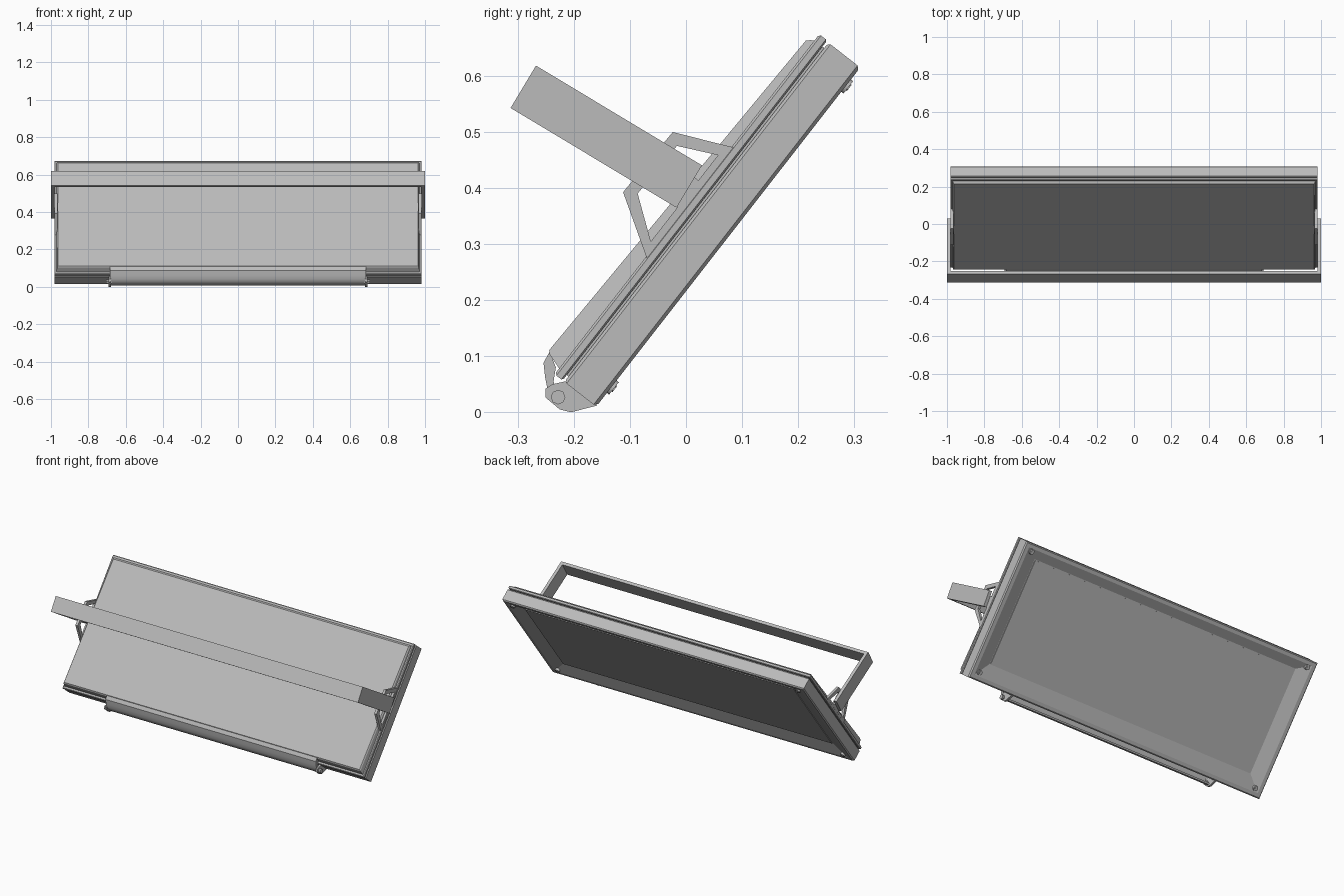
import bpy, bmesh, math
from mathutils import Matrix, Vector

if "Cube" in bpy.data.objects:
    bpy.data.objects.remove(bpy.data.objects["Cube"])

grey = bpy.data.materials.new("painted_grey_metal")
grey.use_nodes = True
GREY = (0.5, 0.5, 0.5, 1)
grey.diffuse_color = GREY
grey.node_tree.nodes["Principled BSDF"].inputs["Base Color"].default_value = GREY

# Panel frame: local y runs up the panel, local z points out of its rear housing
PANEL = Matrix.Translation((0, -0.16, 0.01)) @ Matrix.Rotation(math.radians(52.1), 4, "X")
# Yoke frame: local y runs from the cross bar to the pivots, local z is the strap width
YOKE = Matrix.Translation((0, -0.29, 0.58)) @ Matrix.Rotation(math.radians(-31), 4, "X")
WORLD = Matrix.Identity(4)


def finish(name, bm, frame, smooth=False):
    bmesh.ops.recalc_face_normals(bm, faces=bm.faces)
    bm.transform(frame)
    mesh = bpy.data.meshes.new(name)
    bm.to_mesh(mesh)
    bm.free()
    mesh.materials.append(grey)
    obj = bpy.data.objects.new(name, mesh)
    bpy.context.collection.objects.link(obj)
    if smooth:
        bpy.ops.object.select_all(action="DESELECT")
        obj.select_set(True)
        bpy.context.view_layer.objects.active = obj
        bpy.ops.object.shade_smooth_by_angle(angle=math.radians(35))
    return obj


def loft(name, sections, frame=PANEL, smooth=False):
    """Stack of rectangles, each (half width, low y, high y, z); a z pair tilts it."""
    bm = bmesh.new()
    rings = []
    for hx, lo, hi, z in sections:
        z0, z1 = z if isinstance(z, tuple) else (z, z)
        rings.append([bm.verts.new(p) for p in
                      ((-hx, lo, z0), (hx, lo, z0), (hx, hi, z1), (-hx, hi, z1))])
    for a, b in zip(rings, rings[1:]):
        for i in range(4):
            j = (i + 1) % 4
            bm.faces.new((a[i], a[j], b[j], b[i]))
    bm.faces.new(rings[0])
    bm.faces.new(rings[-1])
    return finish(name, bm, frame, smooth)


def extrude(name, outline, vec, frame, hole=None, smooth=False):
    """Prism from an outline; a hole with the same point count makes it a frame."""
    bm = bmesh.new()
    outer = [bm.verts.new(p) for p in outline]
    if hole:
        inner = [bm.verts.new(p) for p in hole]
        n = len(outer)
        faces = [bm.faces.new((outer[i], outer[(i + 1) % n], inner[(i + 1) % n], inner[i]))
                 for i in range(n)]
    else:
        faces = [bm.faces.new(outer)]
    new = bmesh.ops.extrude_face_region(bm, geom=faces, use_keep_orig=True)["geom"]
    bmesh.ops.translate(bm, vec=Vector(vec),
                        verts=[v for v in new if isinstance(v, bmesh.types.BMVert)])
    return finish(name, bm, frame, smooth)


def cylinder(name, radius, depth, place, sides=16):
    bm = bmesh.new()
    bmesh.ops.create_cone(bm, cap_ends=True, segments=sides, radius1=radius,
                          radius2=radius, depth=depth)
    return finish(name, bm, place, True)


# Bezel with a thin lip and a face sloping in to the window
loft("front_bezel", [(0.977, 0.005, 0.761, 0.072), (0.982, 0, 0.766, 0.067),
                     (0.982, 0, 0.766, 0.006), (0.976, 0.006, 0.76, 0),
                     (0.955, 0.025, 0.741, 0), (0.88, 0.105, 0.695, 0.022)])
loft("window", [(0.875, 0.11, 0.69, 0.018), (0.875, 0.11, 0.69, 0.024)])

# Gasket, clamping rim and tapered rear housing
loft("gasket", [(0.968, 0.012, 0.754, 0.07), (0.968, 0.012, 0.754, 0.08)])
loft("rear_rim", [(0.978, 0.004, 0.764, 0.076), (0.982, 0, 0.768, 0.079),
                  (0.982, 0, 0.768, 0.09), (0.978, 0.004, 0.764, 0.094)])
loft("rear_housing", [(0.972, 0.012, 0.756, 0.09), (0.967, 0.022, 0.75, (0.122, 0.1)),
                      (0.962, 0.028, 0.744, (0.128, 0.106))])

# Corner screws on the bezel
for sx in (-1, 1):
    for y in (0.045, 0.725):
        spot = PANEL @ Matrix.Translation((sx * 0.93, y, 0.004))
        cylinder("bezel_screw", 0.014, 0.018, spot)
        cylinder("screw_socket", 0.007, 0.022, spot, 6)

# Yoke: flat strap bent into a U
W, T, L = 1.0, 0.018, 0.345
extrude("yoke", [(x, y, -0.044) for x, y in
                 ((-W, 0), (W, 0), (W, L), (W - T, L), (W - T, T),
                  (T - W, T), (T - W, L), (-W, L))], (0, 0, 0.088), YOKE)

# Open trapezoid brackets and pivots on each side
for sx in (-1, 1):
    x = sx * 0.966
    extrude("side_bracket",
            [(x, y, z) for y, z in ((0.262, 0.088), (0.516, 0.088), (0.47, 0.193), (0.331, 0.197))],
            (sx * 0.015, 0, 0), PANEL,
            [(x, y, z) for y, z in ((0.292, 0.104), (0.487, 0.104), (0.455, 0.172), (0.345, 0.175))])
    extrude("pivot_plate",
            [(x, y, z) for y, z in ((0.37, 0.1), (0.43, 0.1), (0.43, 0.18), (0.37, 0.18))],
            (sx * 0.015, 0, 0), PANEL)
    cylinder("pivot_bolt", 0.022, 0.03, YOKE @ Matrix.Translation((sx * 0.978, 0.3, 0))
             @ Matrix.Rotation(math.pi / 2, 4, "Y"))

# Curved lower rail with a hollow back
rail = ((-0.243, 0.108), (-0.254, 0.088), (-0.251, 0.062), (-0.247, 0.042), (-0.24, 0.026),
        (-0.227, 0.014), (-0.208, 0.008), (-0.204, 0.016), (-0.222, 0.024), (-0.232, 0.036),
        (-0.236, 0.055), (-0.232, 0.08))
extrude("lower_rail", [(-0.685, y, z) for y, z in rail], (1.37, 0, 0), WORLD, smooth=True)

# End brackets holding the rail to the bezel
bracket = ((-0.215, 0.055), (-0.238, 0.05), (-0.25, 0.042), (-0.25, 0.026),
           (-0.225, 0.005), (-0.205, 0), (-0.158, 0.012), (-0.17, 0.03))
for sx in (-1, 1):
    extrude("rail_bracket", [(sx * 0.68, y, z) for y, z in bracket], (sx * 0.012, 0, 0), WORLD)
    cylinder("rail_knob", 0.013, 0.03, Matrix.Translation((sx * 0.69, -0.228, 0.027))
             @ Matrix.Rotation(math.pi / 2, 4, "Y"), 8)
